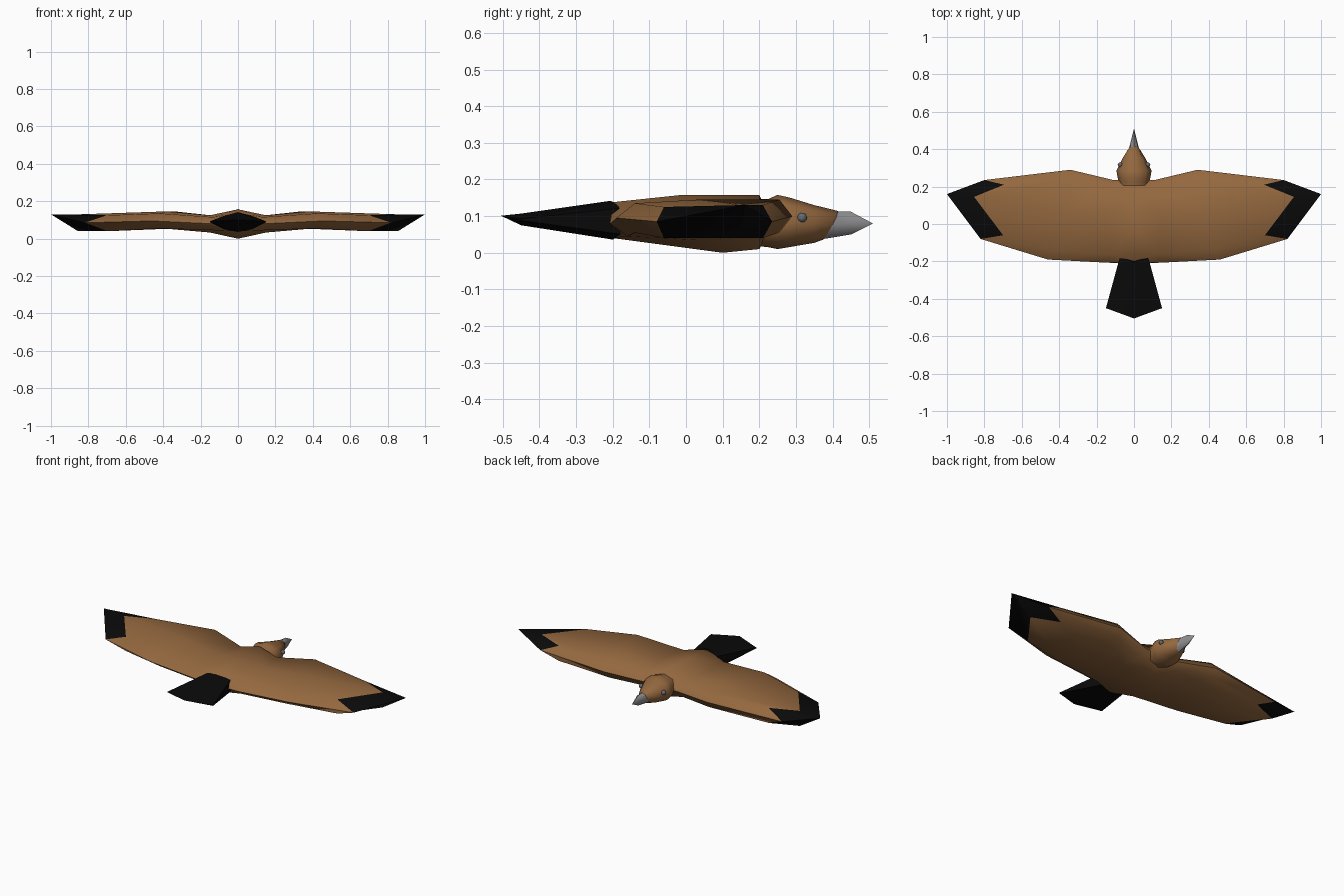
import bpy, bmesh, math

if "Cube" in bpy.data.objects:
    bpy.data.objects.remove(bpy.data.objects["Cube"])


def material(name, rgb):
    m = bpy.data.materials.new(name)
    m.diffuse_color = (*rgb, 1)
    m.use_nodes = True
    m.node_tree.nodes["Principled BSDF"].inputs["Base Color"].default_value = m.diffuse_color
    return m


BROWN = material("brown feathers", (0.30, 0.14, 0.05))
BLACK = material("black feathers", (0.003, 0.003, 0.003))
GREY = material("grey beak", (0.28, 0.28, 0.29))
EYE = material("eye grey", (0.13, 0.15, 0.17))


def loft(name, rings, mats, tip=None, cap_start=False, tip_mat=0, mirror=False, angle=60):
    """Join rings of points, optionally closing the far end with a fan to a tip."""
    bm = bmesh.new()
    rows = [[bm.verts.new(p) for p in ring] for ring in rings]
    n = len(rows[0])
    for a, b in zip(rows, rows[1:]):
        for i in range(n):
            j = (i + 1) % n
            bm.faces.new((a[i], a[j], b[j], b[i]))
    if tip:
        t = bm.verts.new(tip)
        for i in range(n):
            f = bm.faces.new((rows[-1][i], rows[-1][(i + 1) % n], t))
            f.material_index = tip_mat
    if cap_start:
        bm.faces.new(rows[0])
    if mirror:
        geom = bm.verts[:] + bm.edges[:] + bm.faces[:]
        bmesh.ops.mirror(bm, geom=geom, axis='X', merge_dist=0.0005)
    bmesh.ops.recalc_face_normals(bm, faces=bm.faces[:])
    mesh = bpy.data.meshes.new(name)
    bm.to_mesh(mesh)
    bm.free()
    for m in mats:
        mesh.materials.append(m)
    ob = bpy.data.objects.new(name, mesh)
    bpy.context.collection.objects.link(ob)
    smooth(ob, angle)
    return ob


def smooth(ob, angle):
    bpy.ops.object.select_all(action='DESELECT')
    ob.select_set(True)
    bpy.context.view_layer.objects.active = ob
    bpy.ops.object.shade_smooth_by_angle(angle=math.radians(angle))


# body and wings: each section runs leading edge, top (3), trailing edge, underside (3)
sections = [
    [(0, .24, .08), (0, .20, .157), (0, -.02, .157), (0, -.20, .138),
     (0, -.21, .08), (0, -.20, .04), (0, .10, 0), (0, .20, .01)],
    [(.11, .235, .08), (.12, .20, .122), (.15, .04, .125), (.13, -.16, .115),
     (.14, -.207, .08), (.13, -.16, .045), (.15, .06, .033), (.12, .20, .038)],
    [(.34, .29, .10), (.33, .255, .145), (.38, .05, .146), (.42, -.14, .135),
     (.46, -.19, .095), (.42, -.14, .055), (.38, .05, .053), (.33, .255, .055)],
    [(.80, .235, .085), (.695, .21, .13), (.855, .145, .13), (.70, -.06, .125),
     (.82, -.08, .085), (.70, -.06, .04), (.855, .145, .04), (.695, .21, .04)],
]
loft("body_and_wings", sections, [BROWN, BLACK], tip=(1, .16, .13), tip_mat=1, mirror=True)

# tail fan
root = [(0, -.205, .142), (.075, -.175, .122), (.075, -.175, .05),
        (0, -.20, .036), (-.075, -.175, .05), (-.075, -.175, .122)]
end = [(0, -.45, .107), (.15, -.45, .093), (.15, -.45, .088),
       (0, -.45, .075), (-.15, -.45, .088), (-.15, -.45, .093)]
loft("tail", [root, end], [BLACK], tip=(0, -.505, .101), cap_start=True, angle=30)


# head: eight-sided rings given as y, half width, bottom, top
def ring(y, w, low, high, slant=0):
    mid, h = (low + high) / 2, (high - low) / 2
    pts = []
    for k in range(8):
        a = k * math.pi / 4
        pts.append((w * math.sin(a), y + slant * math.cos(a), mid + h * math.cos(a)))
    return pts


head = [ring(.18, .08, .02, .145), ring(.225, .082, .015, .147),
        ring(.25, .088, .010, .158), ring(.285, .094, .016, .150),
        ring(.35, .062, .027, .130), ring(.395, .034, .036, .114, .02)]
loft("head", head, [BROWN], tip=(0, .42, .078), cap_start=True)

# beak
beak = [ring(.385, .031, .036, .113, .02), ring(.45, .015, .05, .112)]
loft("beak", beak, [GREY], tip=(0, .51, .08), cap_start=True, angle=45)

# eyes
for side, label in ((1, "right"), (-1, "left")):
    bpy.ops.mesh.primitive_uv_sphere_add(segments=16, ring_count=8, radius=.013,
                                         location=(side * .074, .317, .096))
    eye = bpy.context.object
    eye.name = label + "_eye"
    eye.data.materials.append(EYE)
    smooth(eye, 60)
